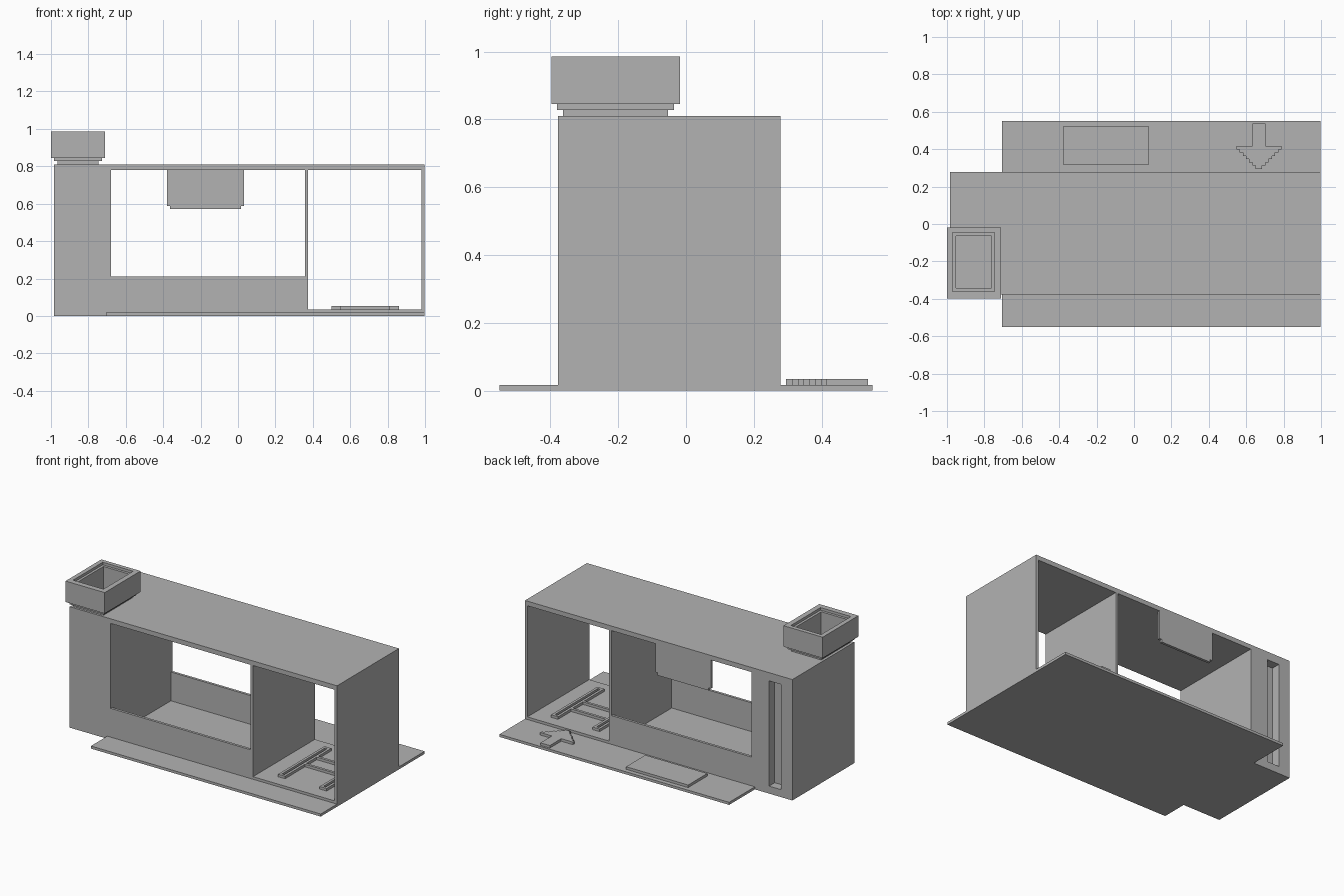
import bpy
import bmesh

if "Cube" in bpy.data.objects:
    bpy.data.objects.remove(bpy.data.objects["Cube"], do_unlink=True)

U = 0.0173  # panel thickness and step size
X0, X1, Y0, Y1 = -0.983, 0.998, -0.377, 0.278  # body footprint
TOP, ROOF = 0.81, 0.779
HALL_L, HALL_R = -0.68, 0.358  # wide opening
PLATE_L, PLATE_Y = -0.705, 0.55

grey = bpy.data.materials.new("plain grey")
grey.use_nodes = True
colour = (0.45, 0.45, 0.45, 1)
grey.diffuse_color = colour
grey.node_tree.nodes["Principled BSDF"].inputs["Base Color"].default_value = colour


def prism(name, points, low, high, plane="XY"):
    """Extrude an outline upwards, or along y when drawn in the XZ plane."""
    bm = bmesh.new()
    if plane == "XY":
        verts = [bm.verts.new((a, b, low)) for a, b in points]
        shift = (0, 0, high - low)
    else:
        verts = [bm.verts.new((a, low, b)) for a, b in points]
        shift = (0, high - low, 0)
    face = bm.faces.new(verts)
    moved = bmesh.ops.extrude_face_region(bm, geom=[face])["geom"]
    bmesh.ops.translate(bm, vec=shift,
                        verts=[v for v in moved if isinstance(v, bmesh.types.BMVert)])
    bmesh.ops.recalc_face_normals(bm, faces=bm.faces)
    mesh = bpy.data.meshes.new(name)
    bm.to_mesh(mesh)
    bm.free()
    mesh.materials.append(grey)
    obj = bpy.data.objects.new(name, mesh)
    bpy.context.collection.objects.link(obj)
    return obj


def box(name, x, y, z):
    return prism(name, [(x[0], y[0]), (x[1], y[0]), (x[1], y[1]), (x[0], y[1])], *z)


def cut(target, name, x, y, z):
    cutter = box(name, x, y, z)
    cutter.hide_render = True
    cutter.hide_viewport = True
    cutter.display_type = "WIRE"
    mod = target.modifiers.new(name, "BOOLEAN")
    mod.operation = "DIFFERENCE"
    mod.solver = "EXACT"
    mod.object = cutter


# Ground slab, narrower under the solid end block
prism("ground_slab", [
    (PLATE_L, -PLATE_Y), (X1, -PLATE_Y), (X1, PLATE_Y), (PLATE_L, PLATE_Y),
    (PLATE_L, Y1), (X0, Y1), (X0, Y0), (PLATE_L, Y0)], 0, U)

# Shell: roof, end wall, divider and the low walls of the wide opening
box("roof", (HALL_L, X1), (Y0, Y1), (ROOF, TOP))
box("end_wall", (X1 - U, X1), (Y0, Y1), (U, ROOF))
box("divider_wall", (HALL_R, HALL_R + U), (Y0, Y1), (U, ROOF))
box("front_low_wall", (HALL_L, HALL_R), (Y0, Y0 + U), (U, 0.21))
box("back_low_wall", (HALL_L, HALL_R), (Y1 - U, Y1), (U, 0.21))
box("bay_floor", (HALL_R + U, X1 - U), (Y0, Y1), (U, 2 * U))

# End block with a back groove and the chimney shaft
block = box("end_block", (X0, HALL_L), (Y0, Y1), (U, TOP))
cut(block, "groove_cutter", (-0.90, -0.81), (Y1 - 0.06, Y1 + 0.1), (0.05, 0.755))
SHAFT_X, SHAFT_Y = (-0.953, -0.762), (-0.343, -0.063)
cut(block, "block_shaft_cutter", SHAFT_X, SHAFT_Y, (0.1, 1.2))

# Hanging sign panel with stepped lower corners
L, R, LOW = -0.38, 0.033, 0.571
prism("hanging_panel", [
    (L, ROOF), (L, LOW + U), (L + U, LOW + U), (L + U, LOW),
    (R - U, LOW), (R - U, LOW + U), (R, LOW + U), (R, ROOF)], Y1 - U, Y1, "XZ")

# Chimney: two stepped collars and a hollow cap
for name, inset, low, high in (("chimney_lower_collar", 2 * U, TOP, TOP + U),
                               ("chimney_upper_collar", U, TOP + U, TOP + 2 * U),
                               ("chimney_cap", 0, TOP + 2 * U, 0.985)):
    part = box(name, (-1.0 + inset, -0.71 - inset),
               (-0.397 + inset, -0.018 - inset), (low, high))
    cut(part, name + "_shaft_cutter", SHAFT_X, SHAFT_Y, (0.5, 1.2))
    if name == "chimney_cap":
        cut(part, "cap_rim_cutter", (-0.97, -0.745), (-0.36, -0.046), (0.985 - U, 1.2))

# Low pad on the back strip
box("back_pad", (-0.38, 0.08), (0.317, 0.52), (U, 2 * U))

# Arrow with a staircase head
AX, TIP = 0.668, 0.295
side = []
for i in range(1, 8):
    side += [(i * U, TIP + (i - 1) * U), (i * U, TIP + i * U)]
side += [(2 * U, TIP + 7 * U), (2 * U, 0.537)]
prism("arrow", [(AX + a, b) for a, b in side]
      + [(AX - a, b) for a, b in reversed(side)], U, 2 * U)

# Floor frame in the bay: two channelled rails joined by cross bars
RAIL_Y = (-0.29, 0.2)
for name, x in (("inner_rail", 0.50), ("outer_rail", 0.808)):
    rail = box(name, (x, x + 3 * U), RAIL_Y, (2 * U, 3 * U))
    cut(rail, name + "_channel_cutter", (x + U, x + 2 * U),
        (RAIL_Y[0] + U, RAIL_Y[1] - U), (2 * U - 0.01, 0.2))
for i, y in enumerate((-0.08, 0.045)):
    box("cross_bar_%d" % (i + 1), (0.50 + 3 * U, 0.808), (y, y + U), (2 * U, 3 * U))
